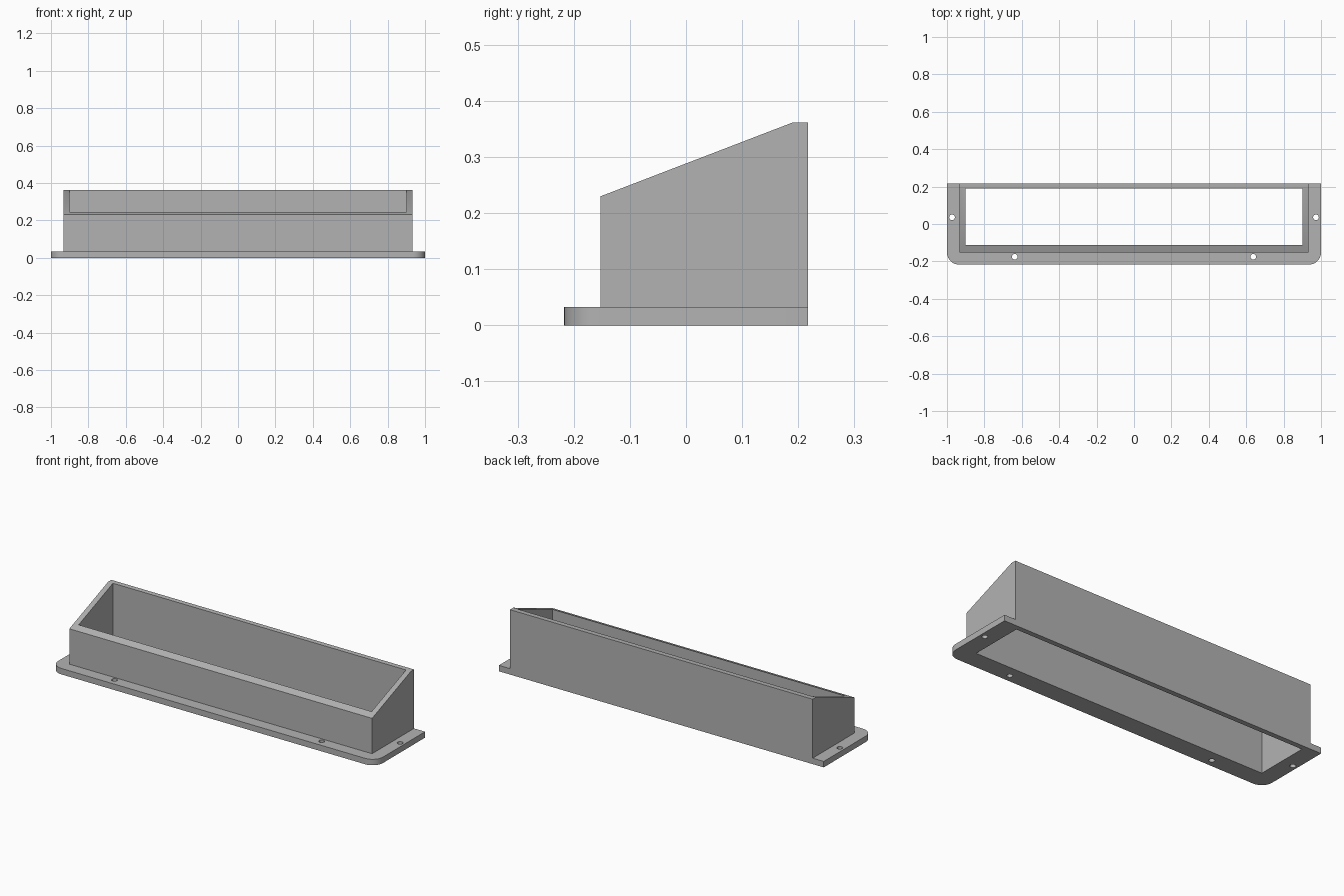
import bpy
import bmesh
from math import cos, sin, pi
from mathutils import Vector

cube = bpy.data.objects.get("Cube")
if cube:
    bpy.data.objects.remove(cube, do_unlink=True)

grey = bpy.data.materials.new("plain grey")
grey.use_nodes = True
grey.diffuse_color = (0.45, 0.45, 0.45, 1)
grey.node_tree.nodes["Principled BSDF"].inputs["Base Color"].default_value = grey.diffuse_color

BACK, FLANGE_FRONT, WALL_FRONT = 0.217, -0.217, -0.152
FLANGE_TOP, HALF_WALL, CORNER = 0.033, 0.932, 0.065


def prism(name, outline, sweep):
    """Extrude a closed outline of 3D points along the sweep vector."""
    bm = bmesh.new()
    face = bm.faces.new([bm.verts.new(p) for p in outline])
    side = bmesh.ops.extrude_face_region(bm, geom=[face])["geom"]
    moved = [v for v in side if isinstance(v, bmesh.types.BMVert)]
    bmesh.ops.translate(bm, verts=moved, vec=Vector(sweep))
    bmesh.ops.recalc_face_normals(bm, faces=bm.faces)
    mesh = bpy.data.meshes.new(name)
    bm.to_mesh(mesh)
    bm.free()
    mesh.materials.append(grey)
    obj = bpy.data.objects.new(name, mesh)
    bpy.context.collection.objects.link(obj)
    return obj


def arc(cx, cy, r, start, end, steps, z=0.0):
    return [(cx + r * cos(start + (end - start) * i / steps),
             cy + r * sin(start + (end - start) * i / steps), z)
            for i in range(steps + 1)]


def cut(obj, cutter):
    """Subtract the cutter, then discard it."""
    mod = obj.modifiers.new("cut", "BOOLEAN")
    mod.operation, mod.solver, mod.object = "DIFFERENCE", "EXACT", cutter
    bpy.context.view_layer.objects.active = obj
    bpy.ops.object.modifier_apply(modifier=mod.name)
    bpy.data.objects.remove(cutter, do_unlink=True)


def opening():
    x, front, back = 0.902, -0.113, 0.189
    return prism("opening_cutter", [(-x, front, -1), (x, front, -1),
                                    (x, back, -1), (-x, back, -1)], (0, 0, 2))


# Mounting flange with rounded front corners
inner = 1 - CORNER
outline = [(1, BACK, 0), (-1, BACK, 0)]
outline += arc(-inner, FLANGE_FRONT + CORNER, CORNER, pi, 1.5 * pi, 12)
outline += arc(inner, FLANGE_FRONT + CORNER, CORNER, 1.5 * pi, 2 * pi, 12)
flange = prism("mounting_flange", outline, (0, 0, FLANGE_TOP))
cut(flange, opening())

# Screw holes
for x, y in ((0.973, 0.036), (0.638, -0.175)):
    for side in (-1, 1):
        ring = arc(side * x, y, 0.015, 0, 2 * pi, 24, -0.1)[:-1]
        cut(flange, prism("hole_cutter", ring, (0, 0, 0.3)))

# Open housing with a sloping rim
profile = [(WALL_FRONT, FLANGE_TOP), (BACK, FLANGE_TOP), (BACK, 0.361),
           (0.189, 0.361), (WALL_FRONT, 0.23)]
housing = prism("sloped_housing", [(-HALF_WALL, y, z) for y, z in profile],
                (2 * HALF_WALL, 0, 0))
cut(housing, opening())

# Smooth the rounded corners and holes, keep the edges sharp
for obj in (flange, housing):
    bpy.ops.object.select_all(action="DESELECT")
    obj.select_set(True)
    bpy.context.view_layer.objects.active = obj
    bpy.ops.object.shade_smooth_by_angle()
